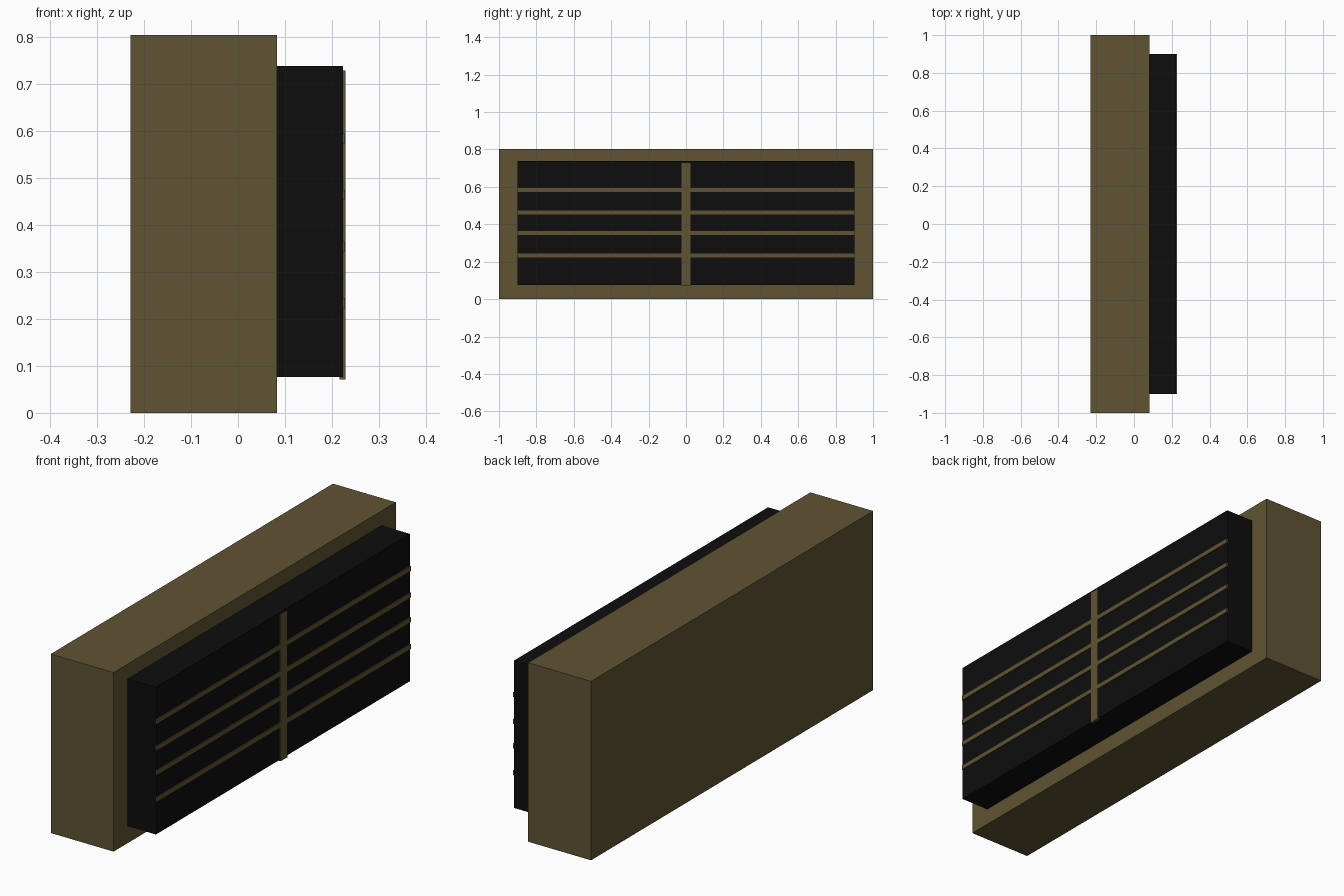
import bpy

if "Cube" in bpy.data.objects:
    bpy.data.objects.remove(bpy.data.objects["Cube"])


def material(name, rgb):
    m = bpy.data.materials.new(name)
    m.diffuse_color = (*rgb, 1)
    m.use_nodes = True
    m.node_tree.nodes["Principled BSDF"].inputs["Base Color"].default_value = m.diffuse_color
    return m


tan = material("tan", (0.114, 0.087, 0.033))
black = material("black", (0.004, 0.004, 0.004))


def box(name, x, y, z, mat):
    """Box from (min, max) pairs on each axis."""
    spans = (x, y, z)
    bpy.ops.mesh.primitive_cube_add(size=1, location=[(a + b) / 2 for a, b in spans])
    ob = bpy.context.object
    ob.name = name
    ob.scale = [b - a for a, b in spans]
    bpy.ops.object.transform_apply(location=False, rotation=False, scale=True)
    ob.data.materials.append(mat)
    return ob


# Main housing
box("housing", (-0.229, 0.083), (-1, 1), (0, 0.803), tan)

# Dark front panel
box("front_panel", (0.083, 0.223), (-0.9, 0.9), (0.076, 0.737), black)

# Central upright bar
box("upright_bar", (0.216, 0.228), (-0.024, 0.024), (0.071, 0.728), tan)

# Horizontal slats
for i, z in enumerate((0.233, 0.353, 0.463, 0.583)):
    box(f"slat_{i + 1}", (0.216, 0.2275), (-0.9, 0.9), (z - 0.011, z + 0.011), tan)
